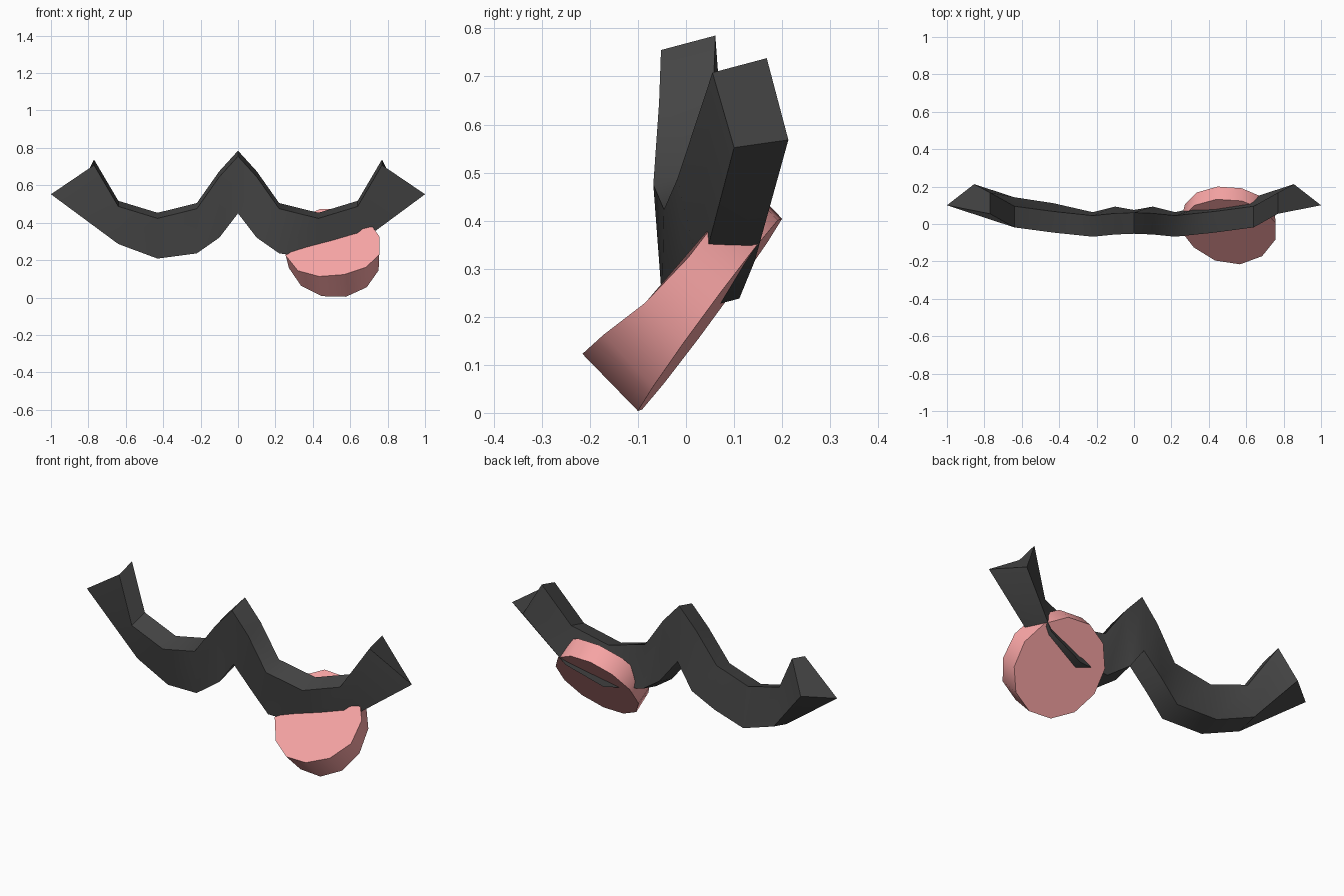
import bpy, math
from mathutils import Vector

if "Cube" in bpy.data.objects:
    bpy.data.objects.remove(bpy.data.objects["Cube"])


def make(name, verts, faces, color):
    me = bpy.data.meshes.new(name)
    me.from_pydata(verts, [], faces)
    ob = bpy.data.objects.new(name, me)
    bpy.context.collection.objects.link(ob)
    mat = bpy.data.materials.new(name + "_mat")
    mat.diffuse_color = color
    mat.use_nodes = True
    mat.node_tree.nodes["Principled BSDF"].inputs["Base Color"].default_value = mat.diffuse_color
    me.materials.append(mat)
    bpy.ops.object.select_all(action='DESELECT')
    ob.select_set(True)
    bpy.context.view_layer.objects.active = ob
    bpy.ops.object.mode_set(mode='EDIT')
    bpy.ops.mesh.select_all(action='SELECT')
    bpy.ops.mesh.normals_make_consistent(inside=False)
    bpy.ops.object.mode_set(mode='OBJECT')
    bpy.ops.object.shade_smooth_by_angle(angle=math.radians(40))
    return ob


# Mouth: four-sided band swept through mirrored sections
# x, top y, top z, bottom y, bottom z (front edge)
half = [(0.0, -.052, .755, -.038, .450),
        (.10, -.056, .645, -.020, .320),
        (.22, -.068, .475, -.050, .236),
        (.43, -.046, .423, -.002, .208),
        (.64, -.018, .487, .030, .286)]
depth = Vector((0, .113, .03))
sections = []
for x, yt, zt, yb, zb in half:
    ft, fb = Vector((x, yt, zt)), Vector((x, yb, zb))
    sections.append([ft, ft + depth, fb + depth, fb])
# flared corner of the mouth
sections.append([Vector(p) for p in ((.77, .055, .708), (.77, .168, .738),
                                     (.855, .213, .568), (1.0, .10, .552))])
flip = [[Vector((-p.x, p.y, p.z)) for p in s] for s in sections[:0:-1]]
rings = flip + sections
verts = [p for r in rings for p in r]
n = len(rings)
faces = [(4*i + k, 4*i + (k+1) % 4, 4*i + 4 + (k+1) % 4, 4*i + 4 + k)
         for i in range(n - 1) for k in range(4)]
faces += [(0, 1, 2, 3), tuple(4*(n-1) + k for k in range(4))]
make("mouth", verts, faces, (.06, .06, .06, 1))

# Tongue: tilted twelve-sided disc, thicker at the tip, slightly flared on top
center = Vector((.512, .05, .204))
u = Vector((.96, .09, .19)).normalized() * .245
v = Vector((-.13, .30, .40)) * .5
off = Vector((-.06, -.70, .72)).normalized()
N = 12
low, high = [], []
for i in range(N):
    a = math.tau * i / N
    p = center + u * math.cos(a) + v * math.sin(a)
    low.append(p)
    high.append(p + u * .05 * math.cos(a)
                + off * (.098 + .068 * max(0, -math.sin(a)) ** 2))
faces = [tuple(range(N)), tuple(range(N, 2*N))]
faces += [(i, (i+1) % N, N + (i+1) % N, N + i) for i in range(N)]
make("tongue", low + high, faces, (.95, .38, .38, 1))
